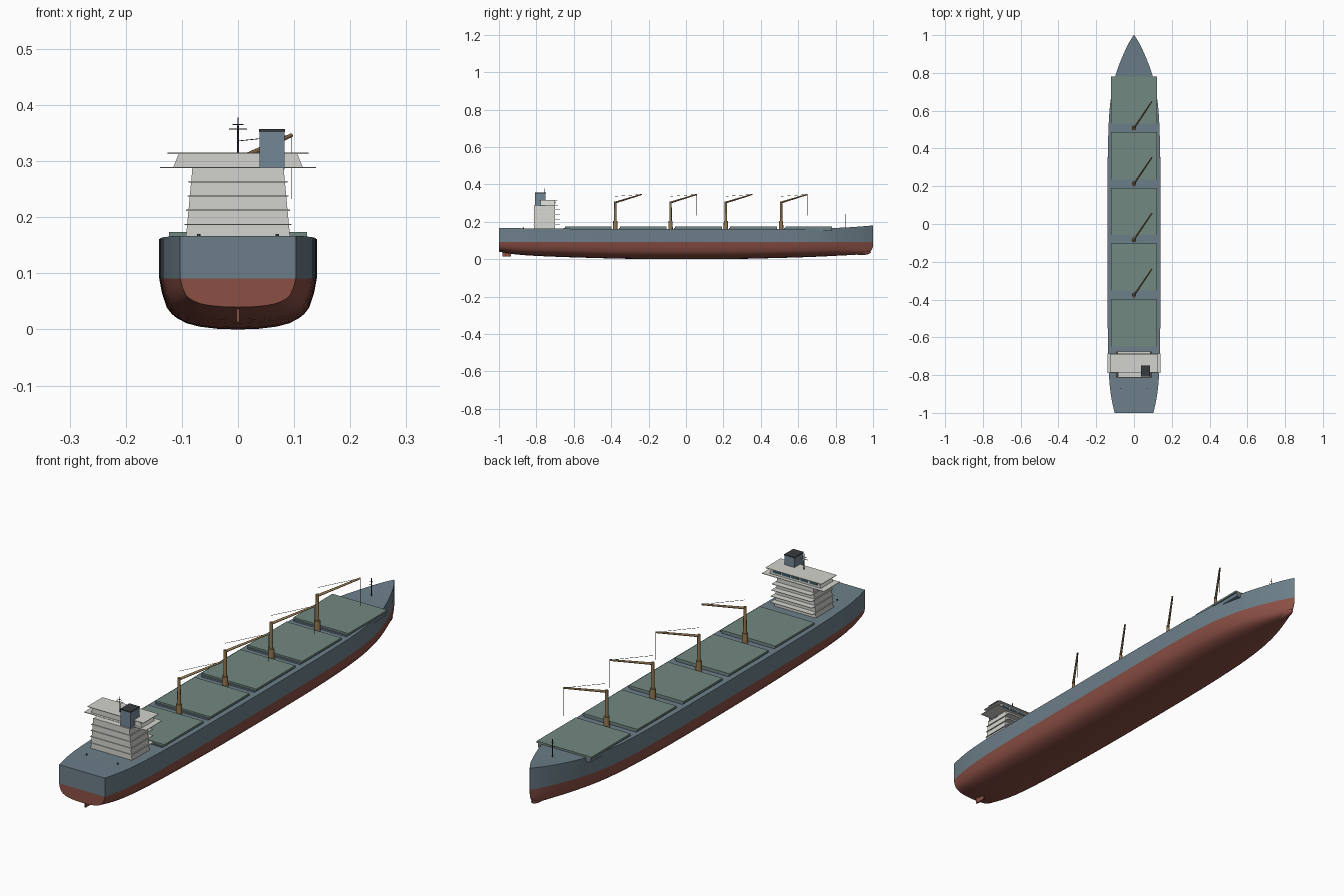
import bpy, bmesh
from mathutils import Vector

if "Cube" in bpy.data.objects:
    bpy.data.objects.remove(bpy.data.objects["Cube"])


def mat(name, rgb):
    m = bpy.data.materials.new(name)
    m.diffuse_color = (*rgb, 1)
    m.use_nodes = True
    m.node_tree.nodes["Principled BSDF"].inputs["Base Color"].default_value = m.diffuse_color
    return m


BLUE = mat("hull_blue_grey", (0.15, 0.21, 0.25))
RED = mat("bottom_red", (0.26, 0.08, 0.06))
GREEN = mat("hatch_green", (0.17, 0.25, 0.22))
WHITE = mat("house_white", (0.65, 0.65, 0.61))
TAN = mat("crane_tan", (0.30, 0.19, 0.08))
FUNNEL = mat("funnel_blue", (0.17, 0.24, 0.30))
DARK = mat("dark_grey", (0.04, 0.045, 0.05))
GLASS = mat("window_glass", (0.04, 0.10, 0.13))


def finish(name, bm, material, smooth=False):
    bmesh.ops.recalc_face_normals(bm, faces=bm.faces[:])
    me = bpy.data.meshes.new(name)
    bm.to_mesh(me)
    bm.free()
    me.materials.append(material)
    ob = bpy.data.objects.new(name, me)
    bpy.context.collection.objects.link(ob)
    if smooth:
        bpy.ops.object.select_all(action='DESELECT')
        bpy.context.view_layer.objects.active = ob
        ob.select_set(True)
        bpy.ops.object.shade_smooth_by_angle(angle=0.7)
    return ob


def box(name, x0, x1, y0, y1, z0, z1, material, top_x=None):
    """Box from its limits; top_x scales the width of the upper face."""
    bm = bmesh.new()
    bmesh.ops.create_cube(bm, size=1)
    for v in bm.verts:
        s = top_x if top_x and v.co.z > 0 else 1
        v.co = ((x0 + x1) / 2 + v.co.x * (x1 - x0) * s,
                (y0 + y1) / 2 + v.co.y * (y1 - y0),
                (z0 + z1) / 2 + v.co.z * (z1 - z0))
    return finish(name, bm, material)


def rod(name, a, b, r0, r1, material, sides=12):
    """Round rod from a to b."""
    a, b = Vector(a), Vector(b)
    bm = bmesh.new()
    bmesh.ops.create_cone(bm, cap_ends=True, segments=sides, radius1=r0, radius2=r1, depth=(b - a).length)
    bm.transform(Vector((0, 0, 1)).rotation_difference(b - a).to_matrix().to_4x4())
    bmesh.ops.translate(bm, verts=bm.verts[:], vec=(a + b) / 2)
    return finish(name, bm, material, True)


def loft(name, rings, material):
    """Skin closed rings and cap both ends."""
    bm = bmesh.new()
    vs = [[bm.verts.new(p) for p in ring] for ring in rings]
    n = len(vs[0])
    for p, q in zip(vs, vs[1:]):
        for i in range(n):
            bm.faces.new((p[i], p[(i + 1) % n], q[(i + 1) % n], q[i]))
    bm.faces.new(vs[0])
    bm.faces.new(vs[-1])
    return finish(name, bm, material, True)


# Hull stations: y, deck half width, waterline half width, keel z, deck z
STATIONS = [(-1, .103, .103, .040, .167), (-.93, .118, .118, .028, .166),
            (-.86, .128, .128, .021, .165), (-.75, .135, .135, .015, .164),
            (-.55, .139, .139, .008, .162), (-.25, .14, .14, .001, .161),
            (.25, .14, .14, .001, .161), (.48, .136, .136, .006, .161),
            (.62, .128, .126, .010, .162), (.72, .113, .110, .014, .164),
            (.80, .094, .089, .018, .167), (.88, .064, .059, .022, .171),
            (.95, .032, .028, .028, .176), (.985, .011, .009, .040, .179),
            (1, .001, .001, .065, .180)]


def smooth_rows(rows, steps=3):
    out = []
    for i in range(len(rows) - 1):
        p0, p1, p2, p3 = (rows[max(0, i - 1)], rows[i], rows[i + 1], rows[min(len(rows) - 1, i + 2)])
        for s in range(steps):
            t = s / steps
            row = []
            for k in range(5):
                h = p2[0] - p1[0]
                m1 = (p2[k] - p0[k]) / (p2[0] - p0[0]) * h
                m2 = (p3[k] - p1[k]) / (p3[0] - p1[0]) * h
                row.append((2*t**3 - 3*t**2 + 1) * p1[k] + (t**3 - 2*t**2 + t) * m1
                           + (3*t**2 - 2*t**3) * p2[k] + (t**3 - t**2) * m2)
            out.append(row)
    return out + [list(rows[-1])]


rows = smooth_rows(STATIONS)
WL = 0.091
# Bilge curve: fraction of half width, fraction of height below the waterline
BILGE = [(.25, .01), (.49, .055), (.65, .12), (.765, .21), (.84, .30), (.905, .43), (.965, .71), (1, 1)]
bottom, topside = [], []
for y, wd, ww, k, d in rows:
    k = max(0, k)
    half = [(ww * f, y, k + (WL - k) * g) for f, g in BILGE]
    bottom.append([(0, y, k)] + half + [(-x, yy, z) for x, yy, z in reversed(half)])
    topside.append([(ww, y, WL), (wd, y, d), (-wd, y, d), (-ww, y, WL)])
loft("hull_bottom", bottom, RED)
loft("hull_topside", topside, BLUE)

# Bulb at the foot of the stem
bm = bmesh.new()
bmesh.ops.create_uvsphere(bm, u_segments=16, v_segments=10, radius=1)
for v in bm.verts:
    v.co = (v.co.x * .016, .938 + v.co.y * .05, .037 + v.co.z * .015)
finish("bow_bulb", bm, RED, True)

# Rudder
box("rudder", -.003, .003, -.98, -.935, .013, .05, RED)

# Cargo hatches
for i in range(5):
    c = -.523 + .2948 * i
    box(f"hatch_coaming_{i}", -.118, .118, c - .131, c + .125, .15, .167, BLUE)
    box(f"hatch_cover_{i}", -.123, .123, c - .125, c + .125, .166, .174, GREEN)

# Deck cranes between the hatches
for i in range(4):
    y = -.378 + .2955 * i
    tip = (.095, y + .14, .346)
    rod(f"crane_base_{i}", (0, y, .155), (0, y, .203), .012, .011, TAN)
    rod(f"crane_post_{i}", (0, y, .20), (0, y, .309), .007, .006, TAN)
    rod(f"crane_jib_{i}", (0, y, .303), tip, .005, .0035, TAN)
    rod(f"crane_topping_wire_{i}", (0, y, .336), tip, .0007, .0007, DARK, 6)
    rod(f"crane_hoist_wire_{i}", tip, (.095, y + .14, .233), .0007, .0007, DARK, 6)

# Deckhouse tiers, each with an overhanging deck edge
for i in range(5):
    z = .162 + .0254 * i
    w = .093 - .0024 * i
    box(f"house_tier_{i}", -w, w, -.812, -.70, z, z + .0254, WHITE, .975)
    if i < 4:
        box(f"house_deck_{i}", -w - .002, w + .002, -.815, -.675, z + .0242, z + .0262, WHITE)

# Bridge with wings, roof and forward windows
box("bridge_wing_deck", -.139, .139, -.788, -.685, .288, .290, WHITE)
box("bridge_house", -.115, .115, -.778, -.70, .290, .313, WHITE, .92)
box("bridge_roof", -.126, .126, -.786, -.688, .313, .315, WHITE)
for i in range(5):
    x = (i - 2) * .041
    box(f"bridge_window_{i}", x - .017, x + .017, -.702, -.698, .298, .308, GLASS)

# Funnel with dark cap
box("funnel", .038, .083, -.806, -.75, .285, .353, FUNNEL)
box("funnel_cap", .037, .084, -.807, -.749, .352, .357, DARK)

# Signal mast and foremast with cross bars
for name, y, z0, z1, bars in (("signal_mast", -.757, .313, .378, ((.357, .016), (.365, .010))),
                              ("foremast", .855, .165, .242, ((.215, .010), (.228, .007)))):
    rod(name, (0, y, z0), (0, y, z1), .0018, .0012, DARK, 8)
    for n, (z, w) in enumerate(bars):
        rod(f"{name}_bar_{n}", (-w, y, z), (w, y, z), .001, .001, DARK, 6)

# Mooring bollards on the aft deck
for s in (-1, 1):
    rod(f"bollard_{s}", (s * .07, -.87, .16), (s * .07, -.87, .17), .003, .003, DARK, 10)
